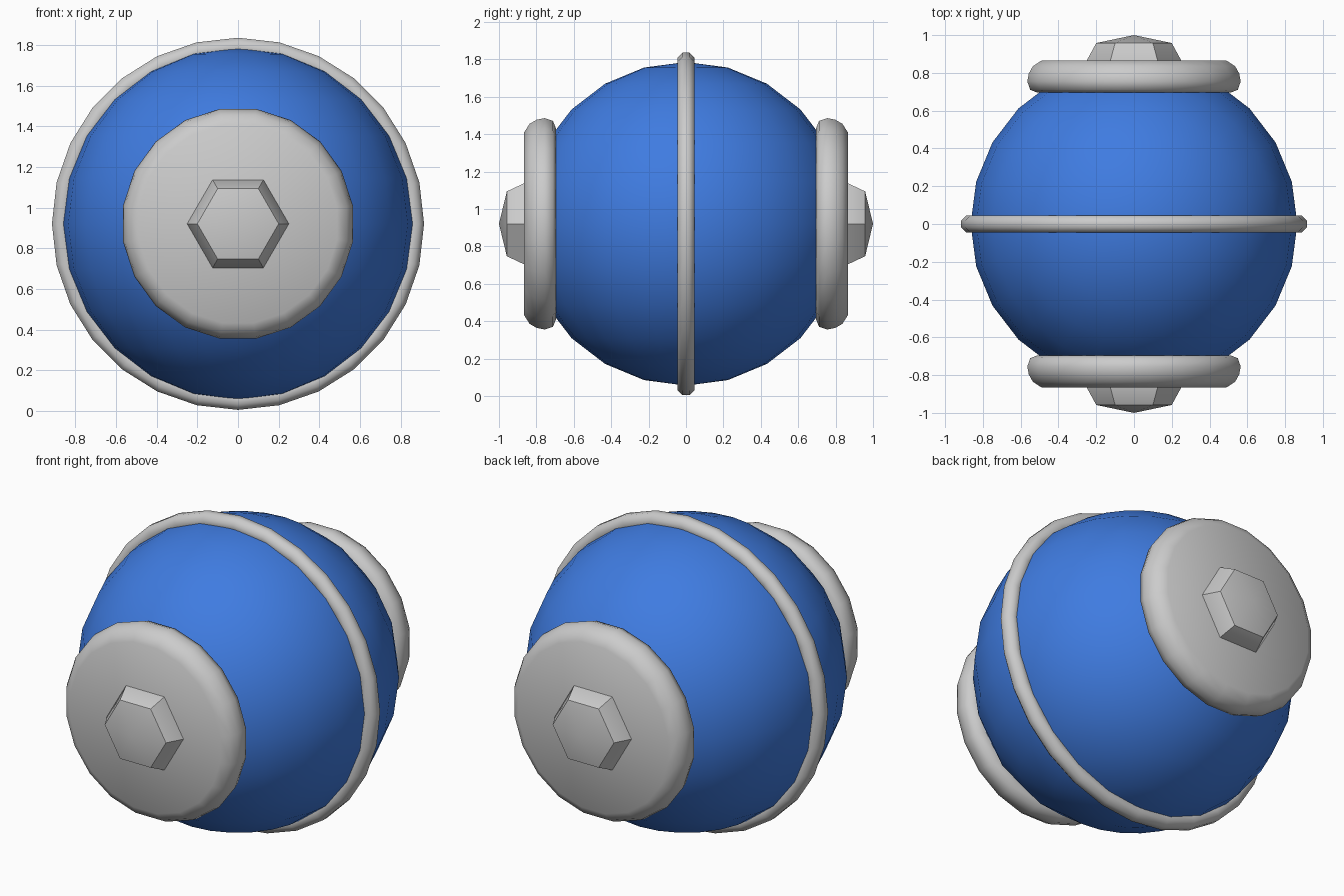
import bpy, bmesh
from math import cos, sin, pi, radians

if "Cube" in bpy.data.objects:
    bpy.data.objects.remove(bpy.data.objects["Cube"])

CZ = 0.921  # height of the centre axis


def lathe(name, profile, sides, phase=0.0, closed=False, flip=1, angle=35):
    """Turn (radius, y) points around the y axis."""
    bm = bmesh.new()
    rows = []
    for r, y in profile:
        if r == 0:
            rows.append([bm.verts.new((0, y * flip, 0))] * sides)
        else:
            row = []
            for i in range(sides):
                a = phase + 2 * pi * i / sides
                row.append(bm.verts.new((r * cos(a), y * flip, r * sin(a))))
            rows.append(row)
    pairs = list(zip(rows, rows[1:]))
    if closed:
        pairs.append((rows[-1], rows[0]))
    for a, b in pairs:
        for i in range(sides):
            j = (i + 1) % sides
            quad = list(dict.fromkeys((a[i], a[j], b[j], b[i])))
            bm.faces.new(quad)
    bmesh.ops.recalc_face_normals(bm, faces=bm.faces)
    mesh = bpy.data.meshes.new(name)
    bm.to_mesh(mesh)
    bm.free()
    ob = bpy.data.objects.new(name, mesh)
    ob.location.z = CZ
    bpy.context.collection.objects.link(ob)
    smooth(ob, angle)
    return ob


def smooth(ob, angle):
    bpy.ops.object.select_all(action='DESELECT')
    ob.select_set(True)
    bpy.context.view_layer.objects.active = ob
    bpy.ops.object.shade_smooth_by_angle(angle=radians(angle))


# Blue ball
bpy.ops.mesh.primitive_uv_sphere_add(segments=24, ring_count=12, radius=0.865,
                                     location=(0, 0, CZ))
ball = bpy.context.object
ball.name = "ball"
smooth(ball, 35)
blue = bpy.data.materials.new("blue")
blue.diffuse_color = (0.05, 0.2, 0.75, 1)
blue.use_nodes = True
blue.node_tree.nodes["Principled BSDF"].inputs["Base Color"].default_value = blue.diffuse_color
ball.data.materials.append(blue)

# Thin band around the middle
tube = [(0.869 + 0.05 * cos(a), 0.05 * sin(a))
        for a in (pi / 8 + k * pi / 4 for k in range(8))]
lathe("middle_band", tube, 28, closed=True, angle=60)

# Rounded end disc and hexagonal bolt, front and back
k = 1 / cos(pi / 20)
disc = [(0, 0.695), (0.51 * k, 0.695), (0.55 * k, 0.711), (0.565 * k, 0.755),
        (0.557 * k, 0.797), (0.535 * k, 0.836), (0.488 * k, 0.866), (0, 0.866)]
bolt = [(0, 0.85), (0.25, 0.85), (0.25, 0.866), (0.2, 0.958), (0, 1.0)]
for end, flip in (("front", -1), ("back", 1)):
    lathe(end + "_disc", disc, 20, phase=pi / 20, flip=flip, angle=50)
    lathe(end + "_bolt", bolt, 6, flip=flip, angle=30)
